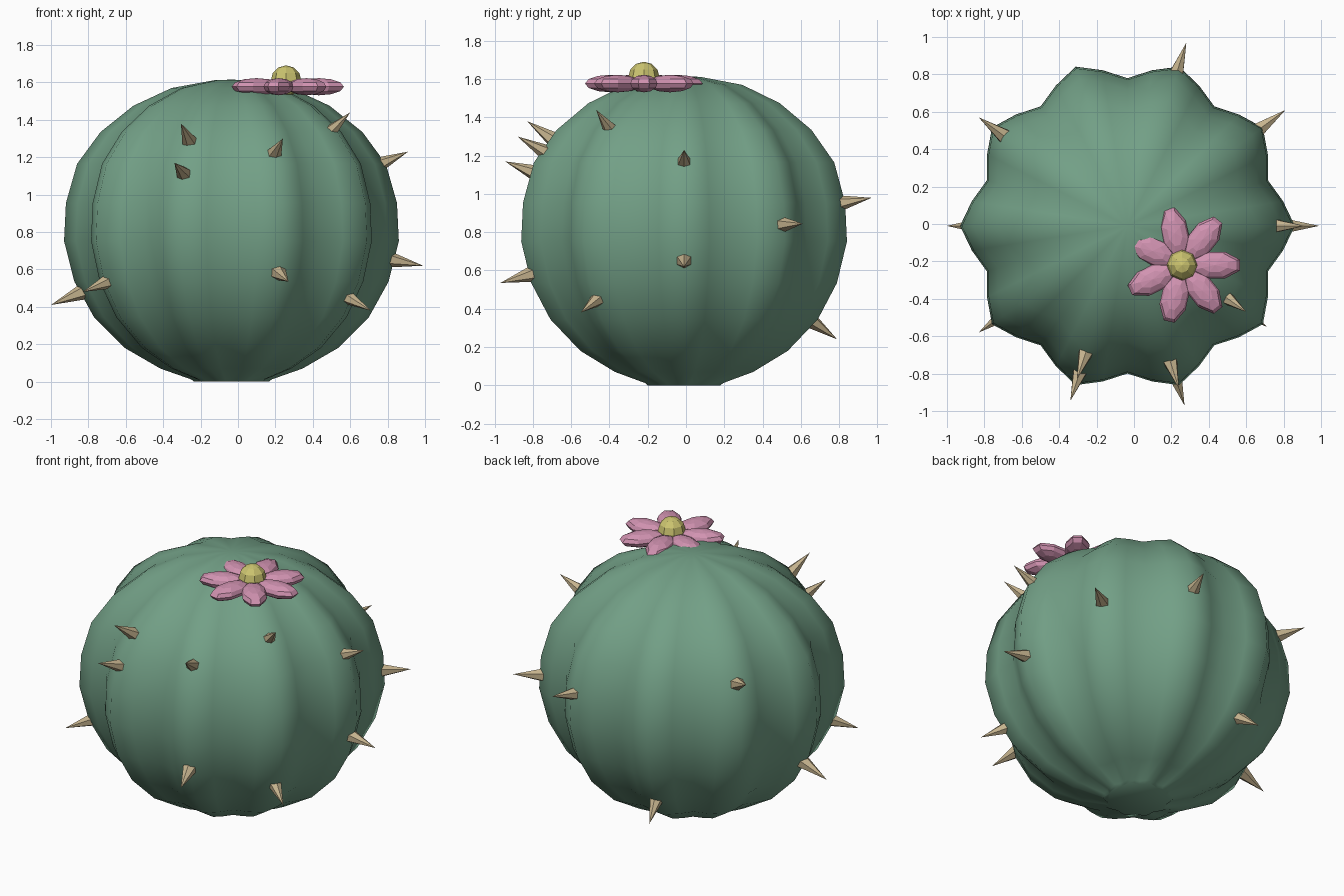
import bpy, bmesh, math
from mathutils import Vector, Matrix

if "Cube" in bpy.data.objects:
    bpy.data.objects.remove(bpy.data.objects["Cube"])


def material(name, rgb):
    m = bpy.data.materials.new(name)
    m.diffuse_color = (*rgb, 1)
    m.use_nodes = True
    m.node_tree.nodes["Principled BSDF"].inputs["Base Color"].default_value = m.diffuse_color
    return m


GREEN = material("cactus green", (0.17, 0.35, 0.24))
TAN = material("spine tan", (0.56, 0.45, 0.27))
PINK = material("petal pink", (0.64, 0.29, 0.44))
YELLOW = material("flower yellow", (0.60, 0.55, 0.16))


def finish(bm, name, mat, smooth=False):
    bmesh.ops.recalc_face_normals(bm, faces=bm.faces)
    me = bpy.data.meshes.new(name)
    for f in bm.faces:
        f.smooth = smooth
    bm.to_mesh(me)
    bm.free()
    me.materials.append(mat)
    ob = bpy.data.objects.new(name, me)
    bpy.context.collection.objects.link(ob)
    return ob


CX, CY = -0.035, -0.01

# Ribbed body: profile (ridge radius, height) swept round with ten ribs
profile = [(0.20, 0.0), (0.215, 0.012), (0.38, 0.07), (0.57, 0.18), (0.735, 0.345),
           (0.84, 0.535), (0.895, 0.752), (0.885, 0.955), (0.825, 1.165),
           (0.70, 1.335), (0.525, 1.475), (0.32, 1.57), (0.09, 1.612)]
N = 40
bm = bmesh.new()
rings = []
for r, z in profile:
    ring = []
    for i in range(N):
        a = 2 * math.pi * i / N
        q = r / 1.0625 * (1 + 0.0625 * math.cos(10 * a))
        ring.append(bm.verts.new((CX + q * math.cos(a), CY + q * math.sin(a), z)))
    rings.append(ring)
for lo, hi in zip(rings, rings[1:]):
    for i in range(N):
        j = (i + 1) % N
        bm.faces.new((lo[i], lo[j], hi[j], hi[i]))
bm.faces.new(rings[0])
top = bm.verts.new((CX, CY, 1.615))
for i in range(N):
    bm.faces.new((rings[-1][i], rings[-1][(i + 1) % N], top))
body = finish(bm, "cactus_body", GREEN, True)
bpy.context.view_layer.objects.active = body
body.select_set(True)
bpy.ops.object.shade_smooth_by_angle(angle=math.radians(50))
body.select_set(False)

# Spines: six-sided cones on the ridges, pointing away from the centre
tips = [(-1.0, -0.01, 0.41), (-0.83, -0.58, 0.48), (-0.305, -0.83, 1.38),
        (-0.34, -0.945, 1.17), (0.24, -0.88, 1.30), (0.27, -0.97, 0.535),
        (0.60, -0.47, 1.44), (0.91, -0.01, 1.23), (0.99, -0.01, 0.62),
        (0.71, -0.55, 0.38), (0.28, 0.97, 0.98), (0.81, 0.61, 0.845),
        (-0.29, 0.79, 0.24), (-0.83, 0.57, 1.20)]
centre = Vector((CX, CY, 0.81))
L = 0.19
for k, t in enumerate(tips):
    t = Vector(t)
    d = (t - centre).normalized()
    bm = bmesh.new()
    mat = Matrix.Translation(t - d * L / 2) @ d.to_track_quat('Z', 'Y').to_matrix().to_4x4()
    bmesh.ops.create_cone(bm, cap_ends=True, segments=6, radius1=0.045, radius2=0,
                          depth=L, matrix=mat)
    finish(bm, f"spine_{k + 1}", TAN)

# Flower: seven flattened petals round a yellow centre
flower = Matrix.Translation((0.257, -0.22, 1.577))
for k in range(7):
    bm = bmesh.new()
    m = (flower @ Matrix.Rotation(2 * math.pi * k / 7, 4, 'Z')
         @ Matrix.Translation((0.175, 0, 0)) @ Matrix.Diagonal((0.145, 0.077, 0.046, 1))
         @ Matrix.Rotation(math.pi / 8, 4, 'Z'))
    bmesh.ops.create_uvsphere(bm, u_segments=8, v_segments=6, radius=1, matrix=m)
    finish(bm, f"petal_{k + 1}", PINK)
bm = bmesh.new()
bmesh.ops.create_uvsphere(bm, u_segments=8, v_segments=6, radius=0.082,
                          matrix=flower @ Matrix.Translation((0, 0, 0.032)))
finish(bm, "flower_centre", YELLOW)
